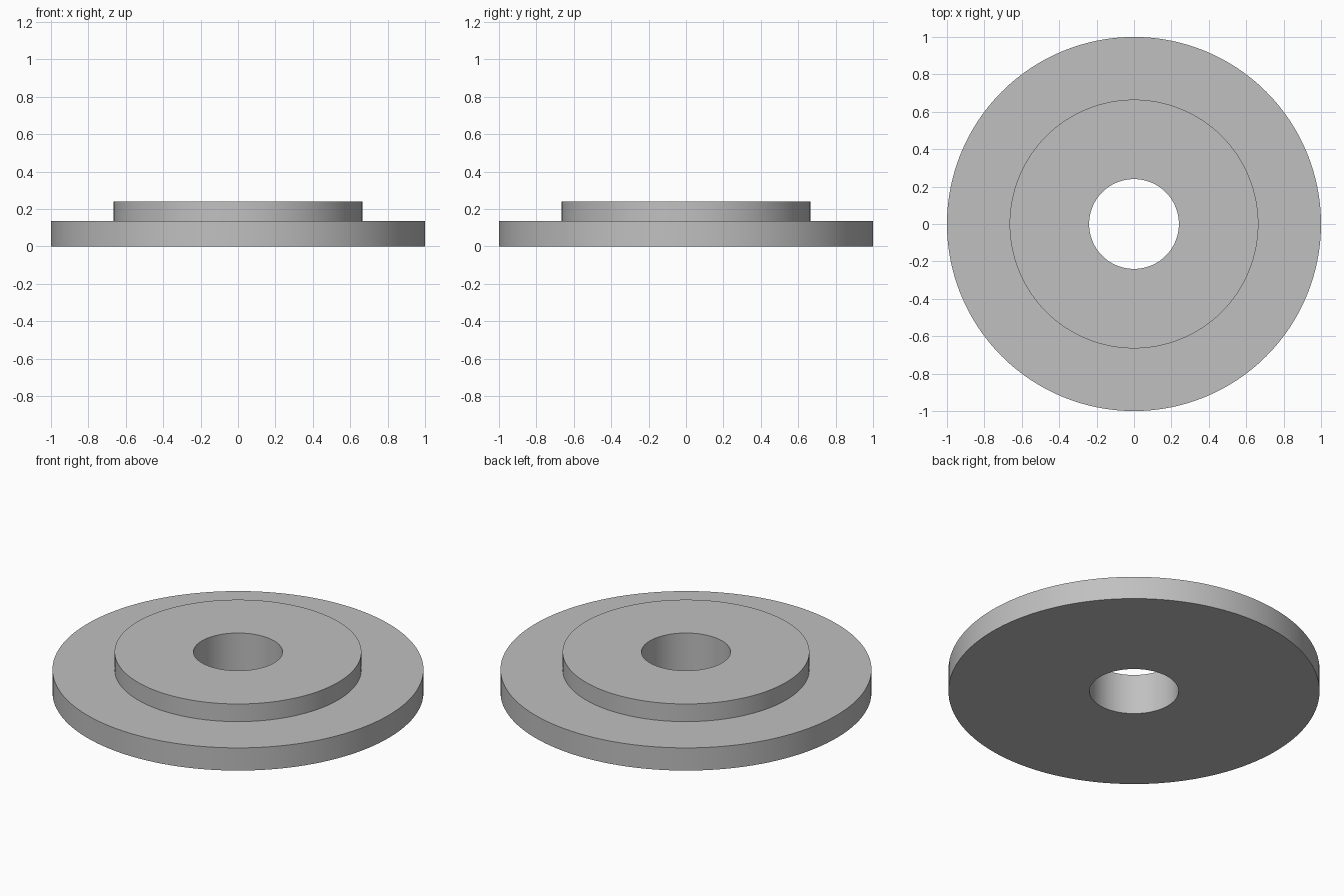
import bpy
import bmesh
from math import tau, radians
from mathutils import Vector

cube = bpy.data.objects.get("Cube")
if cube:
    bpy.data.objects.remove(cube, do_unlink=True)

SEGMENTS = 128
BORE, HUB, RIM = 0.24, 0.665, 1.0
STEP, TOP = 0.135, 0.24

# Plain grey material
grey = bpy.data.materials.new("plain_grey")
grey.use_nodes = True
colour = (0.53, 0.53, 0.53, 1)
grey.diffuse_color = colour
grey.node_tree.nodes["Principled BSDF"].inputs["Base Color"].default_value = colour


def lathe(name, profile, material):
    """Revolve a closed (radius, height) profile around the z axis."""
    bm = bmesh.new()
    verts = [bm.verts.new((r, 0, z)) for r, z in profile]
    edges = [bm.edges.new((a, b)) for a, b in zip(verts, verts[1:] + verts[:1])]
    bmesh.ops.spin(bm, geom=verts + edges, cent=Vector(), axis=(0, 0, 1),
                   angle=tau, steps=SEGMENTS, use_merge=True)
    bmesh.ops.remove_doubles(bm, verts=bm.verts, dist=0.0001)
    bmesh.ops.recalc_face_normals(bm, faces=bm.faces)
    mesh = bpy.data.meshes.new(name)
    bm.to_mesh(mesh)
    bm.free()
    mesh.materials.append(material)
    obj = bpy.data.objects.new(name, mesh)
    bpy.context.collection.objects.link(obj)
    bpy.ops.object.select_all(action="DESELECT")
    obj.select_set(True)
    bpy.context.view_layer.objects.active = obj
    bpy.ops.object.shade_smooth_by_angle(angle=radians(30))
    return obj


# Wide flange with a raised hub and a through bore
lathe("stepped_flange", [(BORE, 0), (RIM, 0), (RIM, STEP),
                         (HUB, STEP), (HUB, TOP), (BORE, TOP)], grey)
